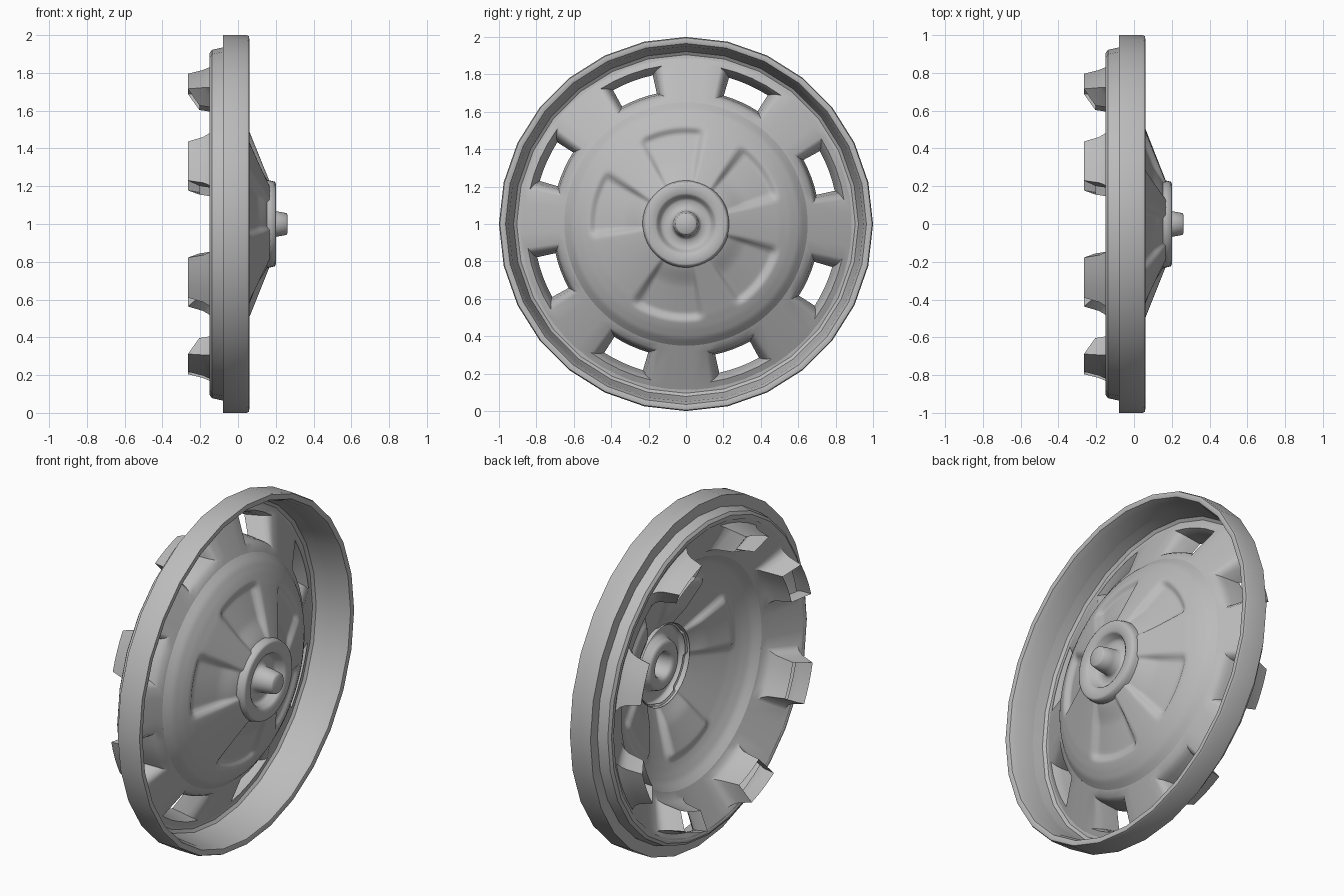
import bpy, bmesh
from math import sin, cos, radians

cube = bpy.data.objects.get("Cube")
if cube:
    bpy.data.objects.remove(cube, do_unlink=True)

grey = bpy.data.materials.new("pressed_grey_metal")
grey.use_nodes = True
colour = (0.5, 0.5, 0.5, 1)
grey.diffuse_color = colour
grey.node_tree.nodes["Principled BSDF"].inputs["Base Color"].default_value = colour


def polar(r, angle, x):
    """Point on the wheel: angle in degrees from the top towards +y."""
    a = radians(angle)
    return (x, r * sin(a), 1 + r * cos(a))


def interpolate(points, r):
    for (r0, x0), (r1, x1) in zip(points, points[1:]):
        if r0 <= r <= r1:
            return x0 + (x1 - x0) * (r - r0) / (r1 - r0)
    return points[-1][1]


def smooth(t):
    t = min(max(t, 0), 1)
    return t * t * (3 - 2 * t)


def finish(bm, name, sharp=35):
    bmesh.ops.remove_doubles(bm, verts=bm.verts, dist=0.0005)
    bmesh.ops.recalc_face_normals(bm, faces=bm.faces)
    if sum(f.normal.x * f.calc_area() for f in bm.faces) < 0:
        bmesh.ops.reverse_faces(bm, faces=bm.faces)
    mesh = bpy.data.meshes.new(name)
    bm.to_mesh(mesh)
    bm.free()
    mesh.materials.append(grey)
    ob = bpy.data.objects.new(name, mesh)
    bpy.context.collection.objects.link(ob)
    bpy.ops.object.select_all(action='DESELECT')
    ob.select_set(True)
    bpy.context.view_layer.objects.active = ob
    bpy.ops.object.shade_smooth_by_angle(angle=radians(sharp))


def strip(bm, loop_a, loop_b, closed=True):
    """Bridge two rows of vertices with quads."""
    n = len(loop_a)
    for i in range(n if closed else n - 1):
        j = (i + 1) % n
        bm.faces.new((loop_a[i], loop_a[j], loop_b[j], loop_b[i]))


def revolve(name, profile, sides, sharp=35):
    bm = bmesh.new()
    rows = [[bm.verts.new(polar(r, 360 * i / sides, x)) for i in range(sides)]
            for r, x in profile]
    for a, b in zip(rows, rows[1:]):
        strip(bm, a, b)
    if profile[-1][0] < 0.06:
        bm.faces.new(rows[-1])
    finish(bm, name, sharp)


# Outer rim: deep inner wall, rolled lip, outer band and rear step
revolve("outer_rim", [
    (0.88, -0.147), (0.905, -0.15), (0.922, -0.138), (0.935, -0.08),
    (0.95, 0.02), (0.965, 0.055), (0.98, 0.06), (0.995, 0.057), (1.0, 0.045),
    (1.0, -0.08), (0.935, -0.08)], 28)

# Sloping vent floor with flared open ducts punched through to the back
FLOOR = [(0.65, -0.035), (0.89, -0.15)]
MOUTH_IN, MOUTH_OUT, MOUTH_HALF = 0.685, 0.855, 12
bm = bmesh.new()
columns = [-22.5, -17, -MOUTH_HALF, -6, 0, 6, MOUTH_HALF, 17, 22.5]
radii = [0.65, MOUTH_IN, MOUTH_OUT, 0.89]


def duct_loop(centre, r_in, r_out, half, x_in, x_out):
    steps = [-half, -half / 2, 0, half / 2, half]
    inner = [bm.verts.new(polar(r_in, centre + s, x_in)) for s in steps]
    outer = [bm.verts.new(polar(r_out, centre + s, x_out)) for s in steps]
    return inner + outer[::-1]


for k in range(8):
    centre = 24.4 + 45 * k
    rows = [[bm.verts.new(polar(r, centre + c, interpolate(FLOOR, r)))
             for c in columns] for r in radii]
    strip(bm, rows[0], rows[1], False)
    strip(bm, rows[2], rows[3], False)
    strip(bm, rows[1][:3], rows[2][:3], False)
    strip(bm, rows[1][-3:], rows[2][-3:], False)
    loops = [
        duct_loop(centre, MOUTH_IN, MOUTH_OUT, MOUTH_HALF,
                  interpolate(FLOOR, MOUTH_IN), interpolate(FLOOR, MOUTH_OUT)),
        duct_loop(centre, 0.698, 0.842, 10.2, -0.075, -0.155),
        duct_loop(centre, 0.705, 0.832, 9.2, -0.1, -0.185),
        duct_loop(centre, 0.715, 0.815, 8, -0.205, -0.265)]
    for a, b in zip(loops, loops[1:]):
        strip(bm, a, b)
finish(bm, "vent_floor_and_ducts", 45)

# Central dome with five pressed wedge panels
DOME = [(0.22, 0.172), (0.5, 0.062), (0.56, 0.034), (0.61, 0.005), (0.65, -0.035)]
PANELS = [(-9, 20), (55, 19), (126, 21), (192, 22), (283, 20)]


def dome_height(r, angle):
    press = 0
    for centre, half in PANELS:
        off = abs((angle - centre + 180) % 360 - 180)
        press = max(press, smooth((half + 2 - off) / 6))
    press *= smooth((0.525 - r) / 0.05) * (0.4 + 0.6 * smooth((r - 0.22) / 0.12))
    return interpolate(DOME, r) - 0.032 * press


bm = bmesh.new()
rows = []
for i in range(37):
    r = 0.22 + 0.43 * i / 36
    rows.append([bm.verts.new(polar(r, a, dome_height(r, a))) for a in range(0, 360, 2)])
for a, b in zip(rows, rows[1:]):
    strip(bm, a, b)
finish(bm, "pressed_dome", 40)

# Hub ring, recess and tapered centre pin
revolve("hub_and_pin", [
    (0.235, 0.14), (0.23, 0.172), (0.224, 0.195), (0.215, 0.2), (0.165, 0.197),
    (0.152, 0.188), (0.14, 0.15), (0.125, 0.14), (0.085, 0.142), (0.072, 0.155),
    (0.068, 0.2), (0.058, 0.255), (0.05, 0.262)], 40, 50)
